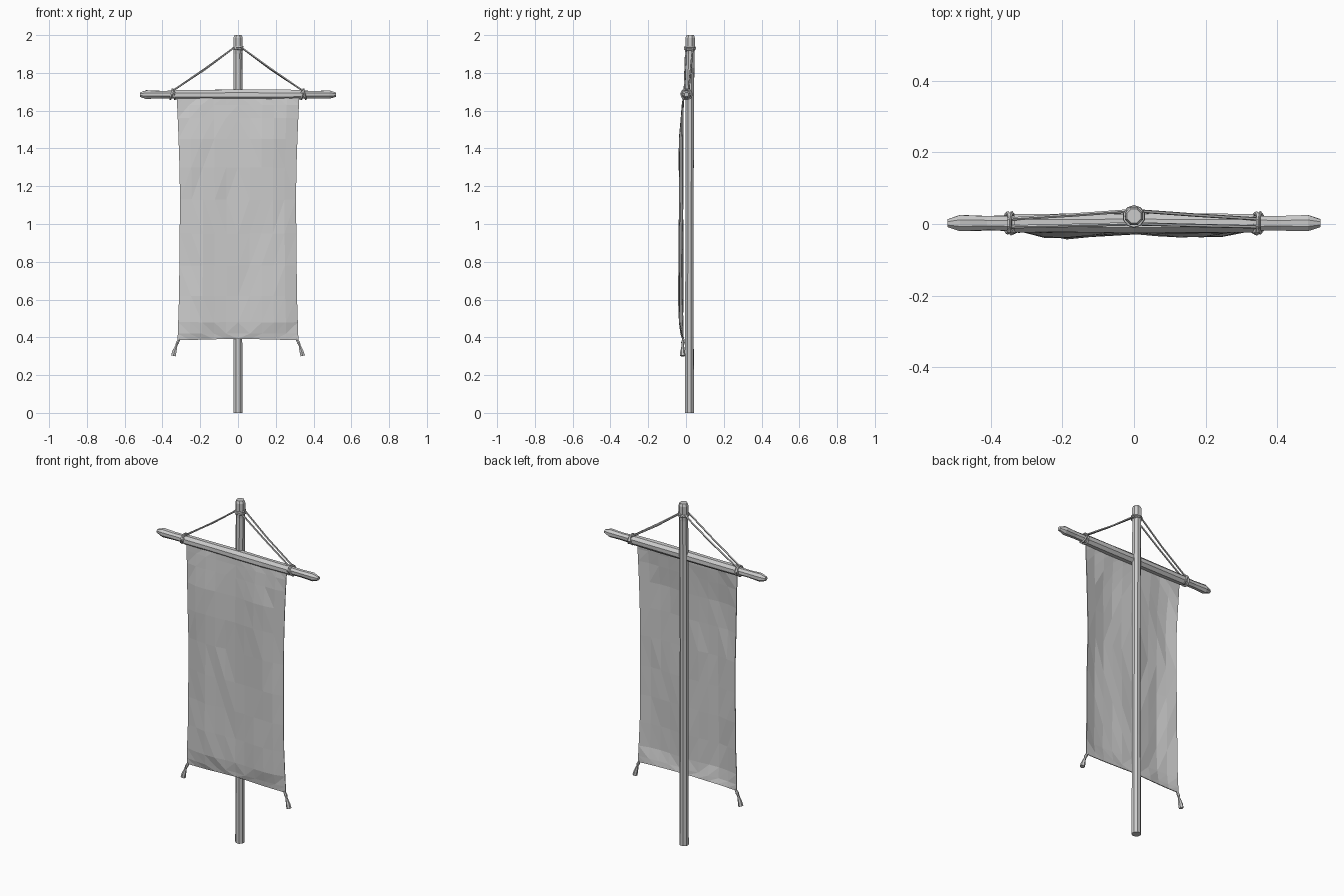
import bpy, bmesh, math, random
from mathutils import Vector

if "Cube" in bpy.data.objects:
    bpy.data.objects.remove(bpy.data.objects["Cube"])

random.seed(4)


def add_object(name, bm):
    bmesh.ops.recalc_face_normals(bm, faces=bm.faces)
    mesh = bpy.data.meshes.new(name)
    bm.to_mesh(mesh)
    bm.free()
    ob = bpy.data.objects.new(name, mesh)
    bpy.context.collection.objects.link(ob)
    return ob


def loft(name, stations, sides=8, closed=False, jitter=0.0):
    """Sweep a ring along (x, y, z, radius) stations."""
    bm = bmesh.new()
    pts = [Vector(s[:3]) for s in stations]
    n = len(pts)
    rings = []
    for i, p in enumerate(pts):
        a = pts[(i - 1) % n] if closed or i > 0 else p
        b = pts[(i + 1) % n] if closed or i < n - 1 else p
        d = (b - a).normalized()
        ref = Vector((0, 1, 0)) if abs(d.y) < 0.8 else Vector((0, 0, 1))
        if closed:
            ref = (p - sum(pts, Vector()) / n).normalized()
        u = d.cross(ref).normalized()
        v = d.cross(u)
        ring = []
        for k in range(sides):
            t = 2 * math.pi * (k + 0.5) / sides
            r = stations[i][3] * (1 + random.uniform(-jitter, jitter))
            ring.append(bm.verts.new(p + (u * math.cos(t) + v * math.sin(t)) * r))
        rings.append(ring)
    for i in range(n if closed else n - 1):
        r0, r1 = rings[i], rings[(i + 1) % n]
        for k in range(sides):
            m = (k + 1) % sides
            bm.faces.new((r0[k], r0[m], r1[m], r1[k]))
    if not closed:
        bm.faces.new(rings[0])
        bm.faces.new(rings[-1])
    return add_object(name, bm)


def ring(name, center, axis, radius, thick, tilt=0.0):
    """Rope loop around a vertical ('z') or horizontal ('x') bar."""
    st = []
    for k in range(10):
        t = 2 * math.pi * k / 10
        c, s = radius * math.cos(t), radius * math.sin(t)
        off = (s * tilt, c, s) if axis == 'x' else (s, c, s * tilt)
        st.append((*(center[j] + off[j] for j in range(3)), thick))
    return loft(name, st, 5, closed=True)


# Upright pole
loft("pole", [(0, 0.018, 0, 0.026), (0, 0.018, 0.6, 0.024), (0, 0.019, 1.2, 0.023),
              (0, 0.02, 1.7, 0.025), (0, 0.022, 1.9, 0.024), (0, 0.022, 1.93, 0.027),
              (0, 0.022, 1.985, 0.027), (0, 0.022, 2.0, 0.021)], 8, jitter=0.03)

# Crossbar with whittled ends
bar = [(0.52, 0.012), (0.485, 0.024), (0.41, 0.021), (0.34, 0.023)]
loft("crossbar", [(-x, 0.002, 1.685, r) for x, r in bar] + [(0, 0.004, 1.685, 0.025)]
     + [(x, 0.002, 1.685, r) for x, r in reversed(bar)], 8, jitter=0.06)

# Cloth sleeve wrapped over the crossbar
loft("cloth_sleeve", [(x, 0.002, 1.684, r) for x, r in
     [(-0.335, 0.027), (-0.17, 0.028), (0, 0.029), (0.17, 0.029), (0.335, 0.027)]],
     8, jitter=0.05)


def interp(table, t):
    for (a, va), (b, vb) in zip(table, table[1:]):
        if t <= b:
            return va + (vb - va) * (t - a) / (b - a)
    return table[-1][1]


# Hanging banner cloth with two soft vertical folds
depth = [(0.38, 0.15), (0.48, 0.95), (0.8, 0.85), (1.1, 0.9), (1.4, 1.0), (1.58, 0.5), (1.68, 0.0)]
width = [(0.38, 0.32), (0.6, 0.312), (1.2, 0.306), (1.5, 0.316), (1.68, 0.325)]
lobes = [(-1, 0.1), (-0.65, 1.0), (0, 0.42), (0.5, 0.85), (0.78, 0.8), (1, 0.1)]
heights = [0.385, 0.42, 0.48, 0.62, 0.78, 0.95, 1.13, 1.3, 1.45, 1.56, 1.63, 1.68]
cols = 10
bm = bmesh.new()
grid = []
for z in heights:
    row = []
    for i in range(cols + 1):
        u = -1 + 2 * i / cols
        inner = 0.4 < z < 1.65 and abs(u) < 1
        f = interp(lobes, max(-1, min(1, u + 0.08 * math.sin(z * 6))))
        y = -0.013 - 0.028 * interp(depth, z) * f
        y += random.uniform(-0.003, 0.003) if inner else 0
        dz = 0.008 * (1 - abs(u)) if z < 0.4 else 0
        row.append(bm.verts.new((u * interp(width, z), y, z + dz)))
    grid.append(row)
for r0, r1 in zip(grid, grid[1:]):
    for i in range(cols):
        bm.faces.new((r0[i], r0[i + 1], r1[i + 1], r1[i]))
bmesh.ops.triangulate(bm, faces=bm.faces)
cloth = add_object("banner_cloth", bm)
sol = cloth.modifiers.new("thickness", 'SOLIDIFY')
sol.thickness = 0.004
sol.offset = 0

# Hanging ropes, knots and corner tassels on both sides
for s, side in ((-1, "left"), (1, "right")):
    for k, (y0, y1) in enumerate(((0.0, -0.008), (0.036, 0.014))):
        loft(f"rope_{side}_{k}", [(s * 0.018, y0, 1.935, 0.005),
             (s * 0.17, (y0 + y1) / 2, 1.825 - 0.004 * k, 0.005),
             (s * 0.345, y1, 1.705, 0.005)], 5)
    for k, x in enumerate((0.341, 0.352)):
        ring(f"bar_loop_{side}_{k}", (s * x, 0.003, 1.687), 'x', 0.027, 0.006,
             0.25 * s * (1 - 2 * k))
    loft(f"knot_{side}", [(s * 0.335, -0.02, 1.70, 0.005), (s * 0.343, -0.022, 1.692, 0.01),
                          (s * 0.352, -0.02, 1.682, 0.005)], 6)
    loft(f"tassel_{side}", [(s * 0.31, -0.015, 0.392, 0.006), (s * 0.321, -0.016, 0.372, 0.009),
                            (s * 0.326, -0.017, 0.358, 0.006), (s * 0.337, -0.018, 0.325, 0.012),
                            (s * 0.343, -0.018, 0.302, 0.014)], 6, jitter=0.1)

# Rope wrapped around the top of the pole
ring("pole_loop_upper", (0, 0.021, 1.936), 'z', 0.027, 0.005, 0.12)
ring("pole_loop_lower", (0, 0.021, 1.927), 'z', 0.027, 0.005, -0.12)
